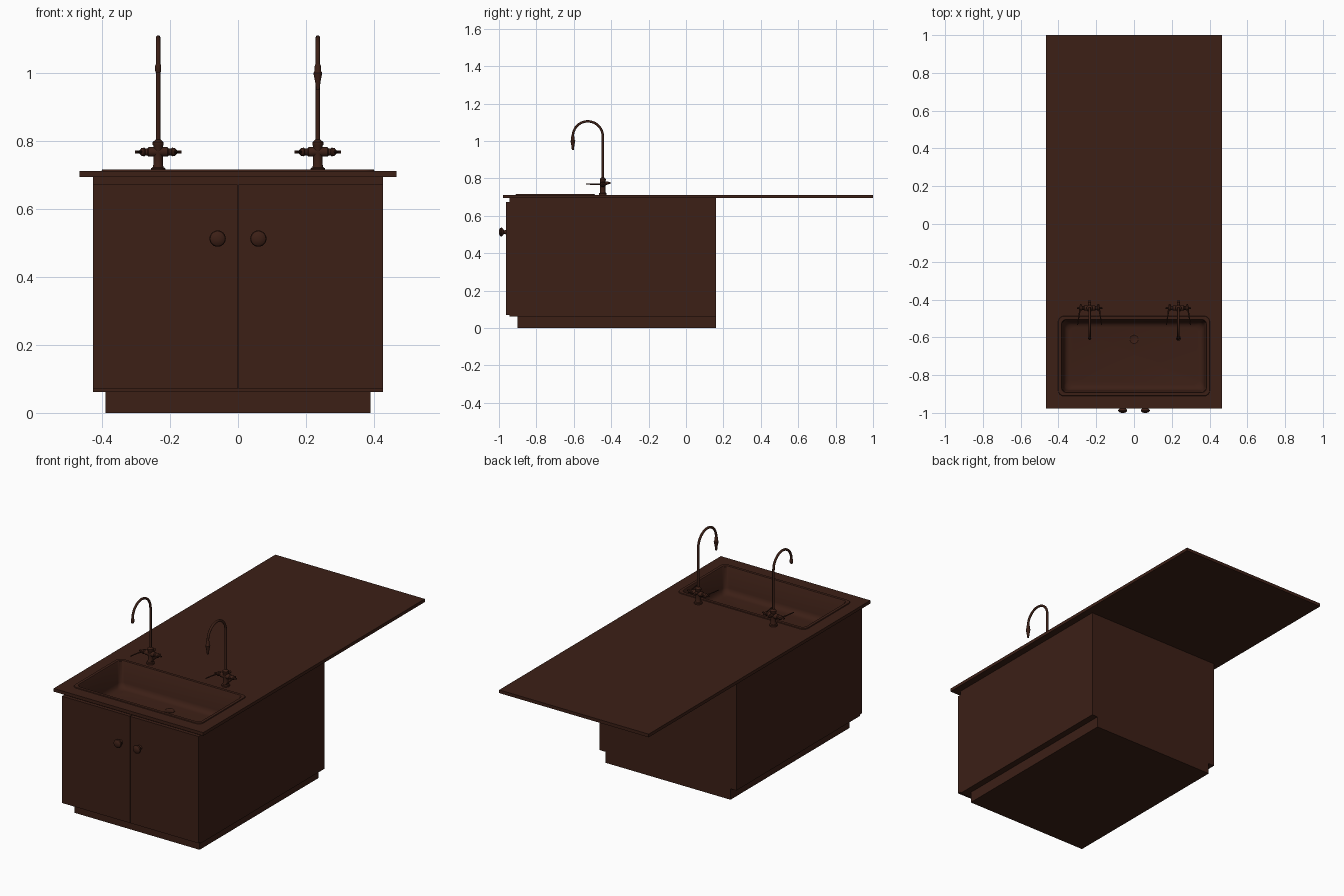
import bpy, bmesh, math
from mathutils import Vector, Matrix

if "Cube" in bpy.data.objects:
    bpy.data.objects.remove(bpy.data.objects["Cube"])

mat = bpy.data.materials.new("dark_brown")
mat.diffuse_color = (0.045, 0.014, 0.008, 1)
mat.use_nodes = True
mat.node_tree.nodes["Principled BSDF"].inputs["Base Color"].default_value = mat.diffuse_color


def finish(name, bm, smooth=True):
    bmesh.ops.recalc_face_normals(bm, faces=bm.faces)
    me = bpy.data.meshes.new(name)
    bm.to_mesh(me)
    bm.free()
    ob = bpy.data.objects.new(name, me)
    bpy.context.collection.objects.link(ob)
    me.materials.append(mat)
    if smooth:
        bpy.ops.object.select_all(action='DESELECT')
        ob.select_set(True)
        bpy.context.view_layer.objects.active = ob
        bpy.ops.object.shade_smooth_by_angle(angle=math.radians(35))
    return ob


def box(name, x0, x1, y0, y1, z0, z1):
    bm = bmesh.new()
    m = Matrix.Translation(((x0 + x1) / 2, (y0 + y1) / 2, (z0 + z1) / 2)) @ \
        Matrix.Diagonal((x1 - x0, y1 - y0, z1 - z0, 1))
    bmesh.ops.create_cube(bm, size=1, matrix=m)
    return finish(name, bm, False)


def loft(bm, rings, cap_start=True, cap_end=True):
    rows = [[bm.verts.new(p) for p in r] for r in rings]
    n = len(rows[0])
    for a, b in zip(rows, rows[1:]):
        for i in range(n):
            bm.faces.new((a[i], a[(i + 1) % n], b[(i + 1) % n], b[i]))
    if cap_start:
        bm.faces.new(rows[0])
    if cap_end:
        bm.faces.new(rows[-1])


def lathe(name, origin, axis, profile, n=20):
    # profile: (radius, distance along axis)
    q = Vector((0, 0, 1)).rotation_difference(Vector(axis))
    bm = bmesh.new()
    loft(bm, [[Vector(origin) + q @ Vector((r * math.cos(t), r * math.sin(t), h))
               for t in [2 * math.pi * i / n for i in range(n)]] for r, h in profile])
    return finish(name, bm)


def tube(name, pts, radius, n=12):
    # pipe that stays in a plane of constant x
    bm = bmesh.new()
    rings = []
    for i, p in enumerate(pts):
        d = (pts[min(i + 1, len(pts) - 1)] - pts[max(i - 1, 0)]).normalized()
        side = Vector((1, 0, 0))
        up = d.cross(side)
        rings.append([p + radius * (math.cos(t) * side + math.sin(t) * up)
                      for t in [2 * math.pi * k / n for k in range(n)]])
    loft(bm, rings)
    return finish(name, bm)


def rounded(hx, hy, r, z, cy=-0.699, seg=6):
    out = []
    for k, (sx, sy) in enumerate(((1, 1), (-1, 1), (-1, -1), (1, -1))):
        for i in range(seg + 1):
            t = math.pi / 2 * (k + i / seg)
            out.append(Vector((sx * (hx - r) + r * math.cos(t),
                               cy + sy * (hy - r) + r * math.sin(t), z)))
    return out


# cabinet
box("plinth", -0.39, 0.39, -0.90, 0.16, 0, 0.062)
carcass = box("cabinet_body", -0.427, 0.427, -0.943, 0.16, 0.062, 0.694)
worktop = box("worktop", -0.467, 0.467, -0.978, 1.0, 0.694, 0.712)

# sink opening
bm = bmesh.new()
loft(bm, [rounded(0.392, 0.202, 0.03, 0.55), rounded(0.392, 0.202, 0.03, 0.80)])
cutter = finish("sink_cutter", bm, False)
cutter.hide_render = True
cutter.hide_viewport = True
for ob in (carcass, worktop):
    mod = ob.modifiers.new("sink_opening", 'BOOLEAN')
    mod.operation = 'DIFFERENCE'
    mod.solver = 'EXACT'
    mod.object = cutter

# sink basin with raised rim
bm = bmesh.new()
rings = [rounded(0.402, 0.212, 0.03, 0.711), rounded(0.400, 0.210, 0.03, 0.716),
         rounded(0.384, 0.194, 0.025, 0.716), rounded(0.381, 0.191, 0.024, 0.712),
         rounded(0.372, 0.182, 0.024, 0.60)]
for a in (30, 60, 90):
    s = 0.03 * (1 - math.cos(math.radians(a)))
    rings.append(rounded(0.372 - s, 0.182 - s, 0.032,
                         0.60 - 0.03 * math.sin(math.radians(a))))
loft(bm, rings, cap_start=False)
finish("sink_basin", bm)
lathe("drain", (0, -0.61, 0.569), (0, 0, 1),
      [(0.028, 0), (0.028, 0.003), (0.022, 0.004), (0.019, 0.002)], 24)

for s, side in ((-1, "left"), (1, "right")):
    # door and knob
    box(side + "_door", *sorted((s * 0.002, s * 0.427)), -0.962, -0.943, 0.07, 0.673)
    lathe(side + "_knob", (s * 0.06, -0.961, 0.513), (0, -1, 0),
          [(0.014, 0), (0.011, 0.004), (0.009, 0.012), (0.016, 0.016), (0.022, 0.021),
           (0.024, 0.026), (0.022, 0.032), (0.015, 0.037), (0.006, 0.039)], 24)

    # tap body
    x, y = s * 0.235, -0.445
    lathe(side + "_tap_body", (x, y, 0.711), (0, 0, 1),
          [(0.021, 0), (0.021, 0.009), (0.016, 0.012), (0.014, 0.02), (0.014, 0.075),
           (0.016, 0.078), (0.016, 0.086), (0.009, 0.092), (0.007, 0.094)])
    # swan-neck spout
    pts = [Vector((x, y, 0.79)), Vector((x, y, 0.9))]
    pts += [Vector((x, -0.525 + 0.08 * math.cos(t), 1.025 + 0.08 * math.sin(t)))
            for t in [math.pi * i / 20 for i in range(21)]]
    tube(side + "_spout", pts, 0.0065)
    # nozzle: plain collar on the left, long spray tip on the right
    if s < 0:
        prof = [(0.0065, -0.002), (0.009, 0.003), (0.009, 0.018), (0.007, 0.023)]
    else:
        prof = [(0.0065, -0.002), (0.009, 0.003), (0.010, 0.02), (0.013, 0.024),
                (0.012, 0.03), (0.008, 0.05), (0.005, 0.074)]
    lathe(side + "_nozzle", (x, -0.605, 1.025), (0, 0, -1), prof, 16)
    # stub at the rear
    lathe(side + "_rear_stub", (x, y, 0.775), (0, 1, 0),
          [(0.008, 0), (0.008, 0.03), (0.006, 0.032), (0.006, 0.042)], 12)
    # valves and lever handles
    for h, hand in ((-1, "a"), (1, "b")):
        lathe(f"{side}_valve_{hand}", (x, y, 0.768), (h, 0, 0),
              [(0.014, 0), (0.014, 0.028), (0.010, 0.032), (0.010, 0.038),
               (0.013, 0.041), (0.011, 0.05), (0.005, 0.055), (0.004, 0.068)], 16)
        a = Vector((x + h * 0.046, y + 0.022, 0.768))
        b = Vector((x + h * 0.064, y - 0.090, 0.769))
        lathe(f"{side}_lever_{hand}", a, (b - a).normalized(),
              [(0.003, 0), (0.005, 0.006), (0.005, 0.03), (0.003, 0.06),
               (0.003, 0.108), (0.002, 0.113)], 10)
